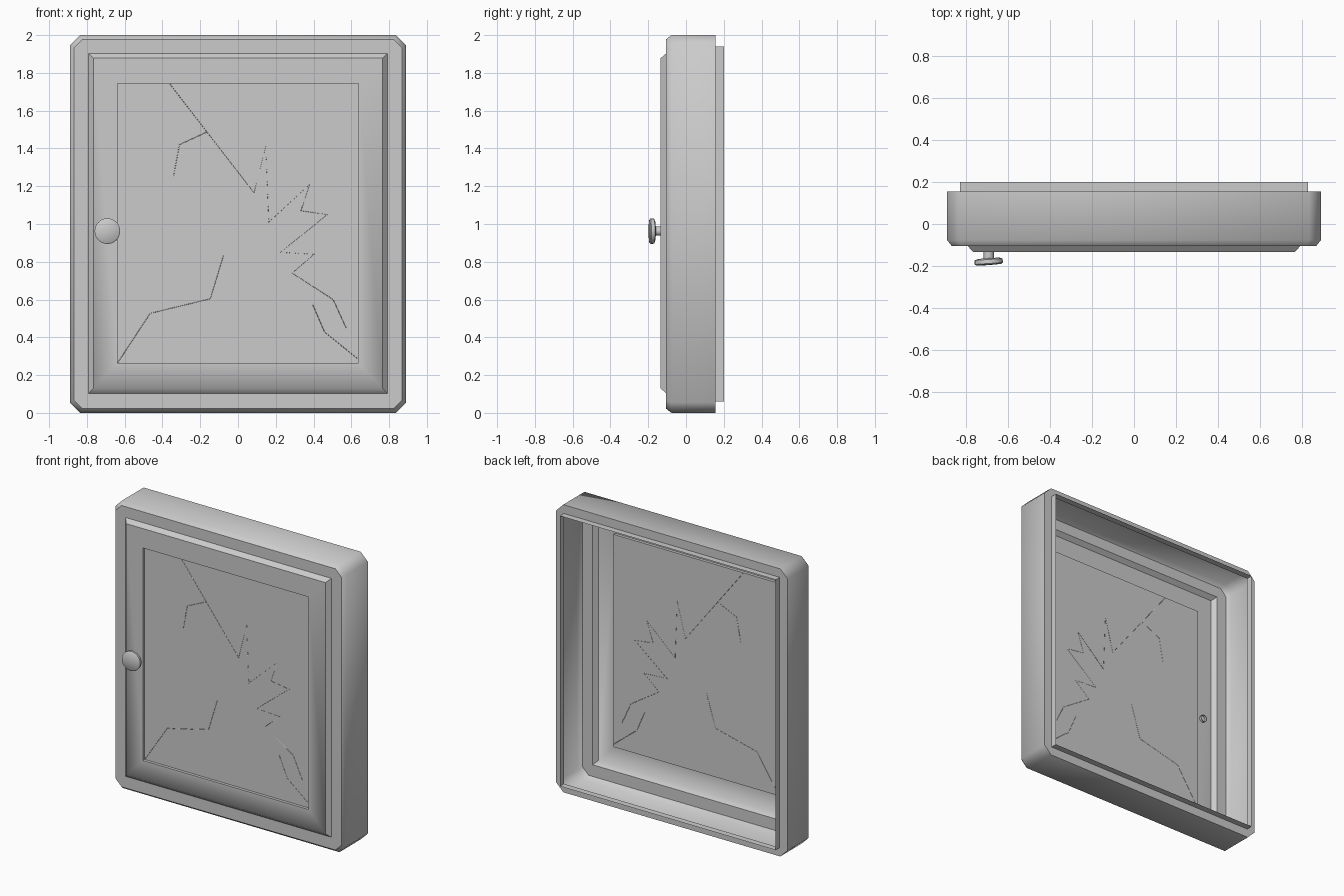
import bpy, bmesh, math

if "Cube" in bpy.data.objects:
    bpy.data.objects.remove(bpy.data.objects["Cube"], do_unlink=True)

grey = bpy.data.materials.new("plain_grey")
grey.use_nodes = True
GREY = (0.6, 0.6, 0.6, 1)
grey.diffuse_color = GREY
grey.node_tree.nodes["Principled BSDF"].inputs["Base Color"].default_value = GREY


def make_object(name, bm, angle):
    mesh = bpy.data.meshes.new(name)
    bm.to_mesh(mesh)
    bm.free()
    obj = bpy.data.objects.new(name, mesh)
    bpy.context.collection.objects.link(obj)
    mesh.materials.append(grey)
    bpy.ops.object.select_all(action="DESELECT")
    obj.select_set(True)
    bpy.context.view_layer.objects.active = obj
    bpy.ops.object.shade_smooth_by_angle(angle=math.radians(angle))
    return obj


def ring(bm, half_x, bottom, top, y, cut):
    """Rectangle facing the front, with optionally cut corners."""
    x, c = half_x, cut
    points = [(-x + c, bottom), (x - c, bottom), (x, bottom + c), (x, top - c),
              (x - c, top), (-x + c, top), (-x, top - c), (-x, bottom + c)]
    return [bm.verts.new((px, y, pz)) for px, pz in points]


def sheet(name, rings, close=False):
    """Thin shell through a row of rings, going from back to front."""
    bm = bmesh.new()
    loops = [ring(bm, *r) for r in rings]
    for a, b in zip(loops, loops[1:]):
        for i in range(len(a)):
            j = (i + 1) % len(a)
            bm.faces.new((a[i], a[j], b[j], b[i]))
    if close:
        bm.faces.new(loops[-1])
    bmesh.ops.remove_doubles(bm, verts=bm.verts, dist=0.0001)
    return make_object(name, bm, 48)


def lathe(name, profile, location, tilt=0):
    """Turn (radius, y) points around the y axis."""
    bm = bmesh.new()
    verts = [bm.verts.new((r, y, 0)) for r, y in profile]
    edges = [bm.edges.new(pair) for pair in zip(verts, verts[1:])]
    bmesh.ops.spin(bm, geom=verts + edges, cent=(0, 0, 0), axis=(0, 1, 0),
                   angle=math.tau, steps=24)
    bmesh.ops.remove_doubles(bm, verts=bm.verts, dist=0.0001)
    bmesh.ops.recalc_face_normals(bm, faces=bm.faces)
    obj = make_object(name, bm, 40)
    obj.location = location
    obj.rotation_euler.z = math.radians(tilt)
    return obj


# Hollow case: back lip, rim, outer wall, front chamfer, front border
sheet("case", [
    (0.83, 0.06, 1.94, 0.2, 0),
    (0.83, 0.06, 1.94, 0.156, 0),
    (0.89, 0, 2, 0.156, 0.055),
    (0.89, 0, 2, -0.077, 0.055),
    (0.868, 0.022, 1.978, -0.105, 0.045),
    (0.792, 0.103, 1.903, -0.105, 0),
])

# Raised door frame with a shallow recess for the glass
PANE = (0.638, 0.265, 1.743)
PANE_Y = -0.114
sheet("door_frame", [
    (0.792, 0.103, 1.903, -0.105, 0),
    (0.766, 0.13, 1.878, -0.134, 0),
    (*PANE, -0.134, 0),
    (*PANE, PANE_Y, 0),
])
sheet("glass_pane", [(*PANE, PANE_Y, 0)], close=True)

# Hairline cracks in the glass
cracks = {
    "long_crack": [(-.36, 1.74), (.085, 1.165), (.147, 1.41), (.163, 1.01),
                   (.38, 1.21), (.333, 1.07), (.473, 1.05), (.225, .85),
                   (.403, .84), (.287, .74), (.504, .6), (.574, .446)],
    "corner_crack": [(.396, .573), (.458, .428), (.636, .285)],
    "upper_crack": [(-.165, 1.487), (-.31, 1.42), (-.341, 1.255)],
    "lower_crack": [(-.636, .267), (-.465, .527), (-.147, .604), (-.077, .833)],
}
for name, path in cracks.items():
    curve = bpy.data.curves.new(name, "CURVE")
    curve.dimensions = "3D"
    curve.bevel_depth = 0.0015
    curve.bevel_resolution = 0
    spline = curve.splines.new("POLY")
    spline.points.add(len(path) - 1)
    for point, (x, z) in zip(spline.points, path):
        point.co = (x, PANE_Y, z, 1)
    curve.materials.append(grey)
    bpy.context.collection.objects.link(bpy.data.objects.new(name, curve))

# Round knob, slightly tilted, on a stem that passes through the door
lathe("knob", [(0, -0.015), (0.06, -0.013), (0.068, -0.007), (0.066, 0.012),
               (0.05, 0.018), (0, 0.018)], (-0.692, -0.181, 0.962), 4)
lathe("knob_stem", [(0.024, -0.17), (0.024, -0.118)], (-0.692, 0, 0.962))
